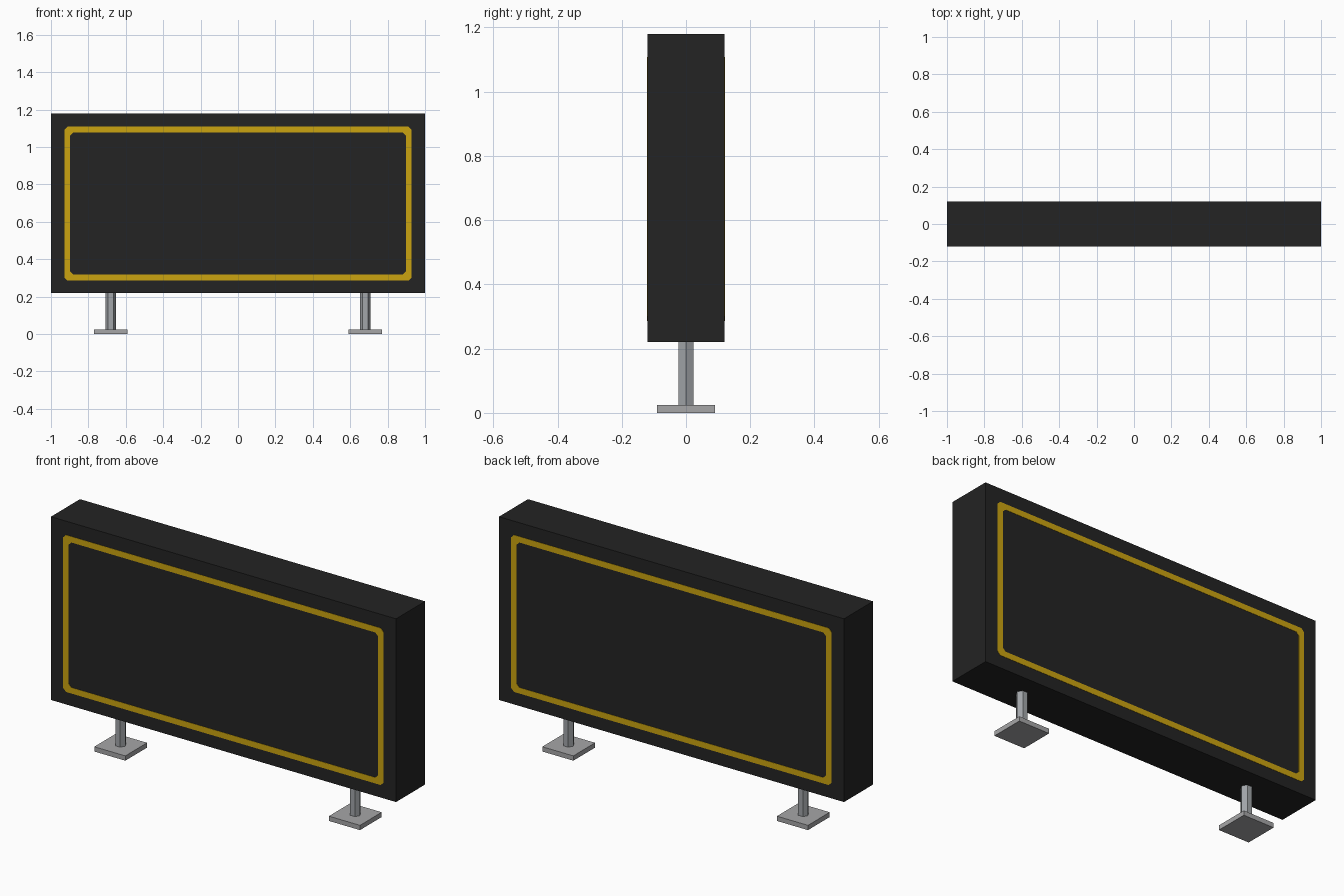
import bpy, bmesh, math
from mathutils import Matrix

if "Cube" in bpy.data.objects:
    bpy.data.objects.remove(bpy.data.objects["Cube"])


def material(name, rgb):
    m = bpy.data.materials.new(name)
    m.diffuse_color = (*rgb, 1)
    m.use_nodes = True
    m.node_tree.nodes["Principled BSDF"].inputs["Base Color"].default_value = m.diffuse_color
    return m


BLACK = material("charcoal black", (0.017, 0.017, 0.017))
YELLOW = material("golden yellow", (0.60, 0.37, 0.005))
STEEL = material("steel grey", (0.36, 0.38, 0.40))
PLATE = material("plate grey", (0.38, 0.38, 0.39))


def finish(name, bm, mat):
    bmesh.ops.recalc_face_normals(bm, faces=bm.faces)
    me = bpy.data.meshes.new(name)
    bm.to_mesh(me)
    bm.free()
    me.materials.append(mat)
    ob = bpy.data.objects.new(name, me)
    bpy.context.collection.objects.link(ob)
    return ob


def box(name, size, centre, mat):
    bm = bmesh.new()
    bmesh.ops.create_cube(bm, size=1, matrix=Matrix.Translation(centre) @ Matrix.Diagonal((*size, 1)))
    return finish(name, bm, mat)


def post(name, x, z0, z1, r, mat):
    # hexagonal post with corners pointing along x
    bm = bmesh.new()
    bmesh.ops.create_cone(bm, cap_ends=True, segments=6, radius1=r, radius2=r, depth=z1 - z0,
                          matrix=Matrix.Translation((x, 0, (z0 + z1) / 2)) @ Matrix.Rotation(math.radians(30), 4, 'Z'))
    return finish(name, bm, mat)


def clipped_rect(hx, hz, c):
    # rectangle with clipped corners, around the origin
    return [(hx, -hz + c), (hx, hz - c), (hx - c, hz), (-hx + c, hz),
            (-hx, hz - c), (-hx, -hz + c), (-hx + c, -hz), (hx - c, -hz)]


def border(name, y0, y1, zc, mat):
    # thin painted frame plate
    bm = bmesh.new()
    outer, inner = clipped_rect(0.928, 0.411, 0.016), clipped_rect(0.897, 0.38, 0.016)
    loops = [[bm.verts.new((x, y, z + zc)) for x, z in pts]
             for pts, y in ((outer, y0), (outer, y1), (inner, y1), (inner, y0))]
    for a in range(4):
        p, q = loops[a], loops[(a + 1) % 4]
        for i in range(8):
            j = (i + 1) % 8
            bm.faces.new((p[i], p[j], q[j], q[i]))
    return finish(name, bm, mat)


# sign cabinet
box("sign_cabinet", (2.0, 0.24, 0.96), (0, 0, 0.70), BLACK)

# painted borders, front and back
for s, side in ((-1, "front"), (1, "back")):
    border(side + "_border", s * 0.119, s * 0.1215, 0.697, YELLOW)

# posts and base plates
for s, side in ((-1, "left"), (1, "right")):
    post(side + "_post", s * 0.68, 0.025, 0.222, 0.0275, STEEL)
    box(side + "_base_plate", (0.18, 0.18, 0.025), (s * 0.68, 0, 0.0125), PLATE)
